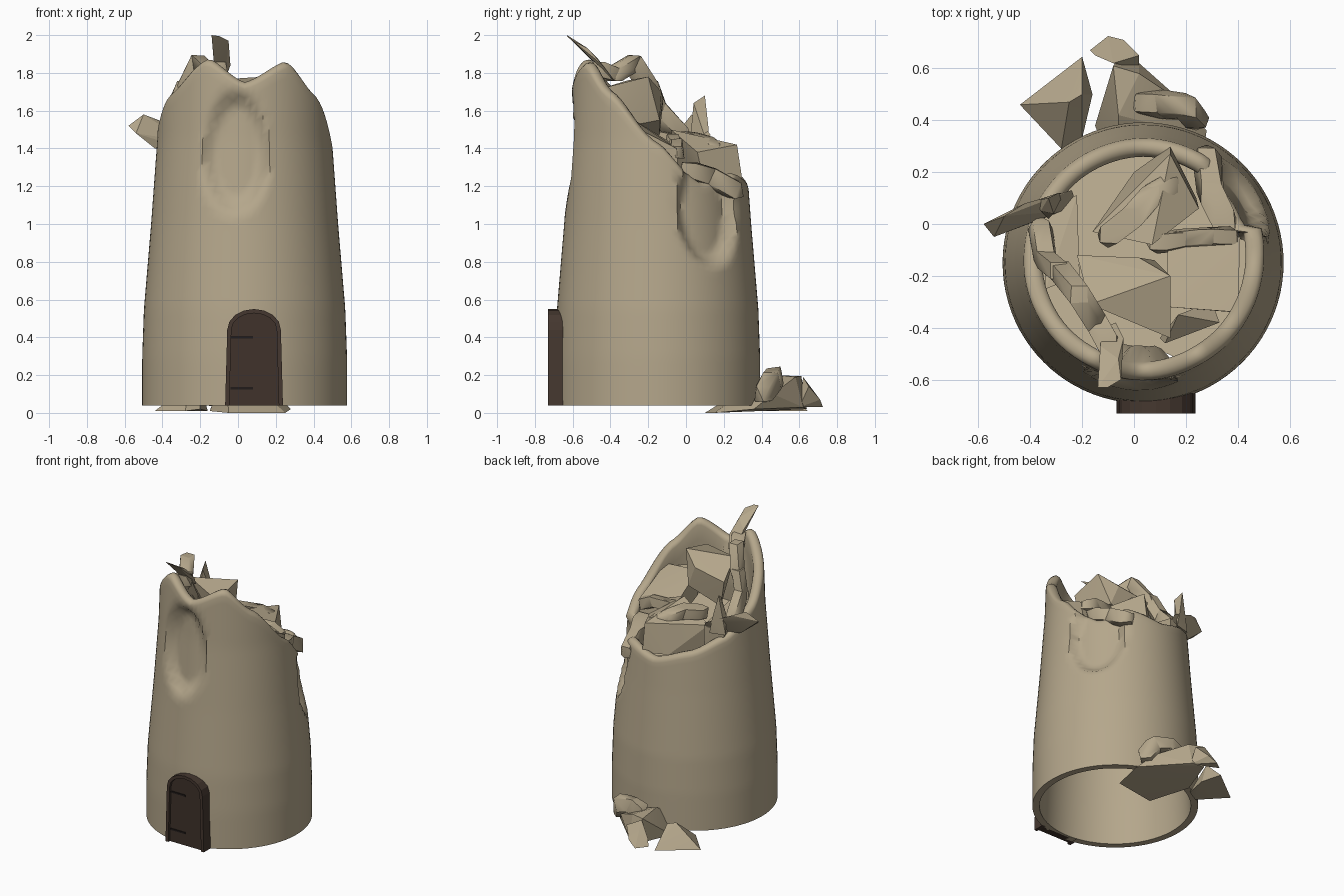
import bpy, bmesh, math, random
from mathutils import Vector

if "Cube" in bpy.data.objects:
    bpy.data.objects.remove(bpy.data.objects["Cube"])

random.seed(4)
CX, CY = 0.035, -0.15          # tower axis


def material(name, col):
    m = bpy.data.materials.new(name)
    m.diffuse_color = (*col, 1)
    m.use_nodes = True
    m.node_tree.nodes["Principled BSDF"].inputs["Base Color"].default_value = m.diffuse_color
    return m


STONE = material("sand_stone", (0.46, 0.385, 0.26))
WOOD = material("dark_wood", (0.050, 0.032, 0.024))
FRAME = material("door_frame_brown", (0.060, 0.039, 0.029))
IRON = material("black_iron", (0.015, 0.011, 0.010))


def finish(name, bm, mat, angle=None):
    bmesh.ops.recalc_face_normals(bm, faces=bm.faces)
    me = bpy.data.meshes.new(name)
    bm.to_mesh(me)
    bm.free()
    ob = bpy.data.objects.new(name, me)
    bpy.context.collection.objects.link(ob)
    me.materials.append(mat)
    if angle:
        bpy.ops.object.select_all(action='DESELECT')
        ob.select_set(True)
        bpy.context.view_layer.objects.active = ob
        bpy.ops.object.shade_smooth_by_angle(angle=math.radians(angle))
    return ob


def smooth_interp(table, x, ease=0.5):
    for (a, u), (b, v) in zip(table, table[1:]):
        if x <= b:
            t = max(0, (x - a) / (b - a))
            t = (1 - ease) * t + ease * t * t * (3 - 2 * t)
            return u + (v - u) * t
    return table[-1][1]


def hull(bm, pts):
    vs = [bm.verts.new(p) for p in pts]
    r = bmesh.ops.convex_hull(bm, input=vs)
    junk = {g for g in r['geom_interior'] + r['geom_unused'] if isinstance(g, bmesh.types.BMVert)}
    bmesh.ops.delete(bm, geom=list(junk), context='VERTS')


def block(name, pts):
    bm = bmesh.new()
    hull(bm, pts)
    finish(name, bm, STONE, 15)


def crumple(name, path, size):
    """Chain of crumpled stone lumps following a path of points."""
    bm = bmesh.new()
    rings = []
    for p in path:
        ring = []
        for k in range(8):
            a = k * math.pi / 4
            s = size * random.uniform(0.85, 1.15)
            ring.append(Vector(p) + Vector((math.cos(a) * s, math.sin(a) * s,
                                            s * (0.8 if k % 2 else -0.8))))
        rings.append(ring)
    for a, b in zip(rings, rings[1:]):
        hull(bm, a + b)
    finish(name, bm, STONE, 50)


# --- tower wall: outer skin with two dents, rounded broken rim, inner skin
RADIUS = [(0, 0.542), (0.3, 0.542), (0.55, 0.533), (1.0, 0.495), (1.45, 0.462), (1.9, 0.447)]
RIM = [(-180, 1.52), (-150, 1.70), (-117, 1.875), (-90, 1.75), (-59, 1.86), (-35, 1.70),
       (0, 1.43), (20, 1.28), (35, 1.22), (60, 1.27), (90, 1.22), (120, 1.29), (150, 1.38), (180, 1.52)]
DENTS = [(-96, 22, 1.38, 0.32, 0.065), (35, 23, 1.08, 0.31, 0.065)]


def radius(z):
    return smooth_interp(RADIUS, z, 0)


def dent(deg, z):
    d = 0
    for a0, aw, z0, zh, depth in DENTS:
        q = ((deg - a0) / aw) ** 2 + ((z - z0) / zh) ** 2
        d += depth * min(1, 2.8 * max(0, 1 - q))
    return d


bm = bmesh.new()
N, ROWS, H = 88, 36, 0.036
cols = []
for i in range(N):
    deg = -180 + 360 * i / N
    top = smooth_interp(RIM, deg) - H
    prof = []
    for k in range(ROWS + 1):
        z = 0.04 + (top - 0.04) * k / ROWS
        prof.append((radius(z) - dent(deg, z), z))
    r_top = prof[-1][0]
    for k in range(1, 7):
        a = math.pi * k / 6
        prof.append((r_top - H + H * math.cos(a), top + H * math.sin(a)))
    for k in range(1, 17):
        z = top + (0.04 - top) * k / 16
        thick = 2 * H if z > 0.6 else 0.045 + 0.027 * z / 0.6
        prof.append((radius(z) - thick - dent(deg, z), z))
    c, s = math.cos(math.radians(deg)), math.sin(math.radians(deg))
    cols.append([bm.verts.new((CX + r * c, CY + r * s, z)) for r, z in prof])
for i in range(N):
    a, b = cols[i], cols[(i + 1) % N]
    for k in range(len(a)):
        j = (k + 1) % len(a)
        bm.faces.new((a[k], b[k], b[j], a[j]))
finish("tower_wall", bm, STONE, 45)

# --- sloping bed of debris closing the shaft under the rubble
bm = bmesh.new()
bmesh.ops.create_circle(bm, cap_ends=True, segments=32, radius=1)
for v in bm.verts:
    deg = math.degrees(math.atan2(v.co.y, v.co.x))
    z = 1.2 - 0.14 * v.co.y
    r = radius(z) - 0.06 - dent(deg, z)
    v.co = (v.co.x * r + CX, v.co.y * r + CY, z)
finish("debris_bed", bm, STONE)


# --- door: arched frame, recessed leaf, two hinge straps
def arch(inset):
    w0, w1, spring, rise = 0.153 - inset, 0.142 - inset, 0.44, 0.11 - inset
    pts = [(-w0, 0.04), (-w1, spring)]
    pts += [(-w1 * math.cos(a), spring + rise * math.sin(a))
            for a in (math.pi * k / 8 for k in range(1, 8))]
    return [(0.085 + x, z) for x, z in pts + [(w1, spring), (w0, 0.04)]]


def layer(bm, outline, y):
    return [bm.verts.new((x, y, z)) for x, z in outline]


bm = bmesh.new()
loops = [layer(bm, arch(0), -0.645), layer(bm, arch(0), -0.73),
         layer(bm, arch(0.022), -0.73), layer(bm, arch(0.022), -0.645)]
for p, q in zip(loops, loops[1:] + loops[:1]):
    for k in range(len(p) - 1):
        bm.faces.new((p[k], p[k + 1], q[k + 1], q[k]))
for k in (0, -1):
    bm.faces.new([l[k] for l in loops])
finish("door_frame", bm, FRAME)

bm = bmesh.new()
a, b = layer(bm, arch(0.02), -0.712), layer(bm, arch(0.02), -0.66)
bm.faces.new(a)
bm.faces.new(b)
for k in range(len(a)):
    j = (k + 1) % len(a)
    bm.faces.new((a[k], a[j], b[j], b[k]))
finish("door_leaf", bm, WOOD)

for n, z in (("lower", 0.13), ("upper", 0.40)):
    bm = bmesh.new()
    hull(bm, [(x, y, z + h) for x in (-0.04, 0.08) for y in (-0.717, -0.70) for h in (-0.006, 0.006)])
    finish(n + "_hinge", bm, IRON)

# --- fallen blocks in the broken top
block("upper_block", [(-0.22, -0.12, 1.66), (0.02, -0.13, 1.70), (0.14, -0.20, 1.78), (0.14, -0.44, 1.72),
                      (-0.17, -0.31, 1.76), (-0.18, -0.14, 1.47), (0.08, -0.14, 1.55), (0.12, -0.40, 1.5)])
block("right_slab", [(0.13, -0.08, 1.43), (0.41, -0.05, 1.40), (0.40, -0.34, 1.55), (0.13, -0.32, 1.58),
                     (0.13, -0.05, 1.28), (0.40, -0.04, 1.28), (0.38, -0.34, 1.4), (0.13, -0.32, 1.4)])
block("back_wedge", [(-0.16, -0.03, 1.37), (0.14, 0.27, 1.42), (0.25, 0.06, 1.38), (0.07, -0.08, 1.50),
                     (0.14, 0.30, 1.22), (0.24, 0.10, 1.2), (-0.14, -0.02, 1.15), (0.0, 0.2, 1.2)])
block("left_slab", [(-0.36, 0.08, 1.40), (-0.22, 0.11, 1.44), (-0.21, -0.2, 1.5), (-0.34, -0.25, 1.52),
                    (-0.34, 0.06, 1.2), (-0.22, 0.1, 1.15), (-0.22, -0.2, 1.25)])
block("left_overhang", [(-0.58, 0.0, 1.52), (-0.54, -0.05, 1.48), (-0.50, 0.03, 1.58), (-0.42, 0.08, 1.55),
                        (-0.44, 0.0, 1.40), (-0.24, 0.13, 1.47), (-0.22, 0.07, 1.38), (-0.28, 0.05, 1.44)])
block("left_spike", [(-0.36, 0.05, 1.52), (-0.31, 0.04, 1.64), (-0.33, 0.10, 1.68), (-0.29, 0.12, 1.50),
                     (-0.33, 0.02, 1.42), (-0.27, 0.12, 1.40), (-0.38, 0.09, 1.40)])
block("front_shard", [(0.12, -0.46, 1.52), (0.33, -0.38, 1.54), (0.30, -0.30, 1.45), (0.17, -0.35, 1.6),
                      (0.10, -0.44, 1.4)])
crumple("wedge_broken_edge", [(-0.10, -0.04, 1.44), (-0.01, 0.03, 1.45), (0.06, 0.11, 1.42),
                              (0.14, 0.15, 1.39)], 0.046)
crumple("slab_broken_edge", [(0.09, -0.07, 1.44), (0.18, -0.06, 1.42), (0.28, -0.05, 1.42),
                             (0.37, -0.05, 1.38)], 0.04)
crumple("back_rim_fold", [(0.28, 0.26, 1.18), (0.30, 0.12, 1.25), (0.35, 0.02, 1.28)], 0.052)
crumple("left_rim_fold", [(-0.36, -0.02, 1.47), (-0.34, -0.14, 1.60), (-0.29, -0.18, 1.72)], 0.05)
crumple("leaning_beam", [(-0.29, -0.18, 1.70), (-0.21, -0.27, 1.855), (-0.14, -0.38, 1.79),
                         (-0.10, -0.46, 1.82)], 0.045)
block("beam_tip", [(-0.14, -0.63, 2.0), (-0.10, -0.63, 1.995), (-0.05, -0.60, 1.97), (-0.04, -0.44, 1.84),
                   (-0.07, -0.38, 1.76), (-0.12, -0.40, 1.77), (-0.13, -0.47, 1.88), (-0.06, -0.52, 1.93)])

# --- rubble fallen on the ground behind the tower
block("ground_pyramid", [(-0.44, 0.46, 0.01), (-0.20, 0.645, 0.01), (-0.16, 0.50, 0.01), (-0.20, 0.33, 0.02),
                         (-0.28, 0.29, 0.01), (-0.25, 0.47, 0.16), (-0.20, 0.50, 0.15)])
block("ground_slab", [(-0.15, 0.38, 0.01), (-0.06, 0.64, 0.02), (0.02, 0.62, 0.03), (0.03, 0.54, 0.18),
                      (0.20, 0.46, 0.10), (0.28, 0.36, 0.02), (-0.06, 0.42, 0.20), (0.10, 0.38, 0.14),
                      (-0.05, 0.10, 0.0), (0.25, 0.15, 0.0), (-0.08, 0.61, 0.195), (0.02, 0.58, 0.19)])
block("ground_tip", [(-0.17, 0.67, 0.04), (-0.10, 0.725, 0.03), (-0.04, 0.71, 0.07), (0.02, 0.65, 0.14),
                     (0.02, 0.60, 0.03), (-0.08, 0.62, 0.19), (-0.15, 0.65, 0.09)])
crumple("ground_broken_edge", [(0.24, 0.41, 0.10), (0.20, 0.45, 0.17), (0.12, 0.46, 0.20),
                               (0.04, 0.47, 0.17)], 0.05)
